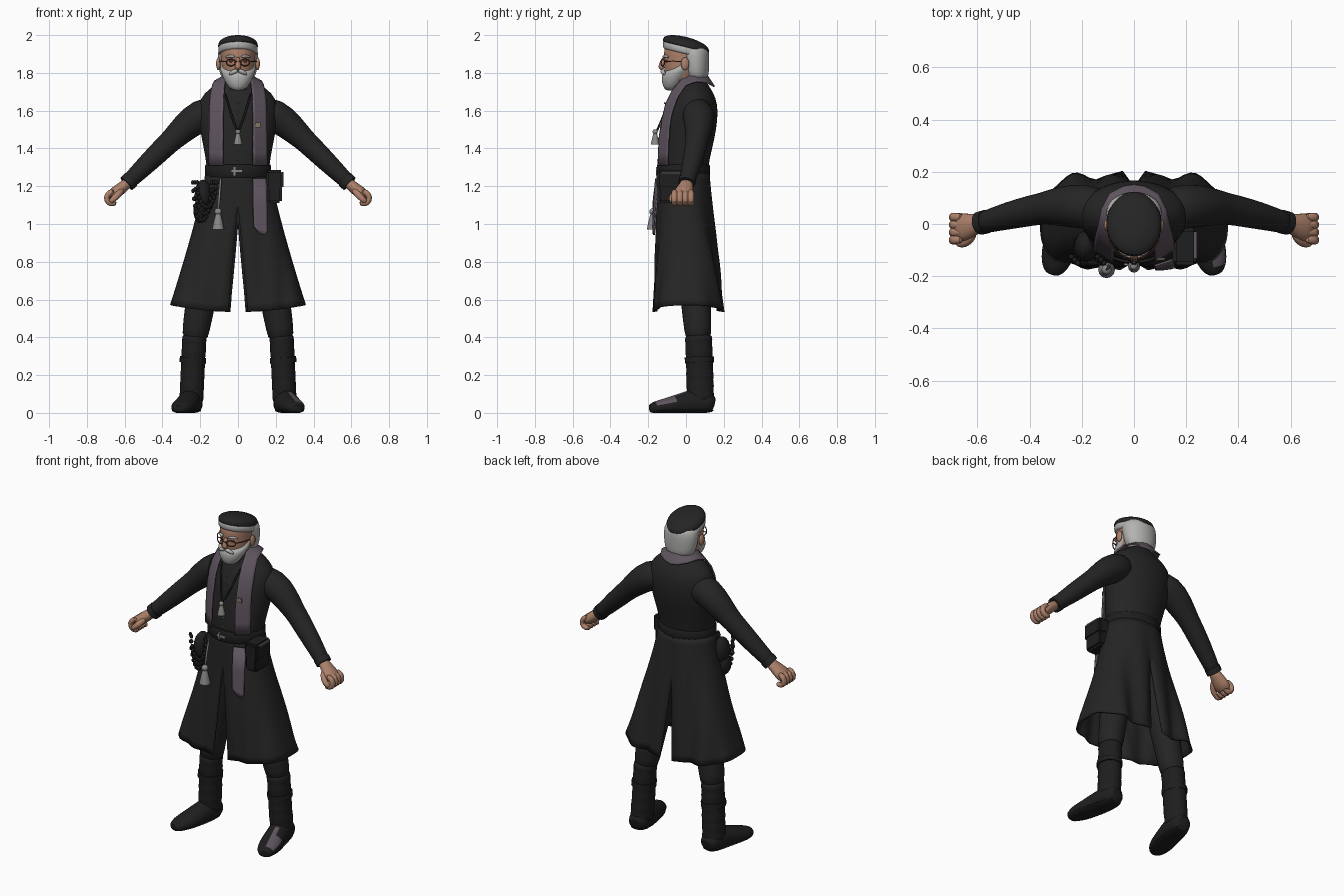
import bpy, bmesh, math
from mathutils import Vector, Matrix

if "Cube" in bpy.data.objects:
    bpy.data.objects.remove(bpy.data.objects["Cube"])


def material(name, r, g, b):
    m = bpy.data.materials.new(name)
    m.use_nodes = True
    m.diffuse_color = (r, g, b, 1)
    m.node_tree.nodes["Principled BSDF"].inputs["Base Color"].default_value = (r, g, b, 1)
    return m


COAT = material("black cloth", .018, .018, .018)
LEATHER = material("black leather", .013, .013, .013)
STOLE = material("dusty purple", .115, .09, .115)
SKIN = material("skin", .42, .22, .145)
HAIR = material("silver hair", .45, .45, .44)
METAL = material("grey metal", .25, .25, .25)
FRAME = material("brown frame", .12, .04, .025)
TAN = material("tan thread", .22, .18, .13)


def finish(name, bm, mat, mirror=False, smooth=0, solid=0, wrap=None):
    """Turn a bmesh into an object with smooth shading and modifiers."""
    bmesh.ops.recalc_face_normals(bm, faces=bm.faces)
    mesh = bpy.data.meshes.new(name)
    bm.to_mesh(mesh)
    bm.free()
    mesh.shade_smooth()
    mesh.set_sharp_from_angle(angle=math.radians(50))
    mesh.materials.append(mat)
    ob = bpy.data.objects.new(name, mesh)
    bpy.context.collection.objects.link(ob)
    if mirror:
        ob.modifiers.new("mirror", 'MIRROR')
    if wrap:
        sw = ob.modifiers.new("drape", 'SHRINKWRAP')
        sw.target, sw.offset, sw.wrap_mode = wrap, .006, 'OUTSIDE'
    if solid:
        so = ob.modifiers.new("thickness", 'SOLIDIFY')
        so.thickness, so.offset = solid, 0
    if smooth:
        sub = ob.modifiers.new("rounding", 'SUBSURF')
        sub.levels = sub.render_levels = smooth
    return ob


def surface(name, rows, mat, closed=True, **kw):
    """Skin a list of point rows; closed rows become a capped body."""
    bm = bmesh.new()
    grid = [[bm.verts.new(p) for p in row] for row in rows]
    n = len(rows[0])
    for lo, hi in zip(grid, grid[1:]):
        for i in range(n if closed else n - 1):
            k = (i + 1) % n
            bm.faces.new((lo[i], lo[k], hi[k], hi[i]))
    if closed:
        bm.faces.new(grid[0])
        bm.faces.new(grid[-1])
    return finish(name, bm, mat, **kw)


def loft(name, rings, mat, tilt=0, n=24, smooth=1, **kw):
    """Stack ellipses given as (z, centre y, half width, half depth)."""
    rows = []
    for z, cy, rx, ry in rings:
        turn = [math.tau * i / n for i in range(n)]
        rows.append([(rx * math.sin(a), cy - ry * math.cos(a),
                      z + tilt * ry * math.cos(a)) for a in turn])
    return surface(name, rows, mat, smooth=smooth, **kw)


def tube(name, path, mat, n=12, up=(0, 0, 1), floor=False, smooth=1, **kw):
    """Sweep an ellipse along (x, y, z, half width[, half height])."""
    pts = [Vector(p[:3]) for p in path]
    rows = []
    for i, p in enumerate(path):
        along = (pts[min(i + 1, len(pts) - 1)] - pts[max(i - 1, 0)]).normalized()
        side = along.cross(Vector(up)).normalized()
        top = side.cross(along)
        ring = []
        for k in range(n):
            a = math.tau * k / n
            v = pts[i] + side * p[3] * math.cos(a) + top * p[-1] * math.sin(a)
            if floor:
                v.z = max(v.z, 0)
            ring.append(v)
        rows.append(ring)
    return surface(name, rows, mat, smooth=smooth, **kw)


def ribbon(name, path, mat, across=6, **kw):
    """Flat band through (centre, half width vector) pairs."""
    rows = [[Vector(c) + Vector(w) * (2 * i / across - 1) for i in range(across + 1)]
            for c, w in path]
    return surface(name, rows, mat, closed=False, **kw)


def blob(name, centre, size, mat, **kw):
    bm = bmesh.new()
    bmesh.ops.create_uvsphere(bm, u_segments=16, v_segments=10, radius=1,
                              matrix=Matrix.LocRotScale(Vector(centre), None, Vector(size)))
    return finish(name, bm, mat, **kw)


def box(name, centre, size, mat, bevel=0, **kw):
    bm = bmesh.new()
    bmesh.ops.create_cube(bm, size=1, matrix=Matrix.LocRotScale(Vector(centre), None, Vector(size)))
    if bevel:
        bmesh.ops.bevel(bm, geom=bm.edges[:], offset=bevel, segments=2, affect='EDGES')
    return finish(name, bm, mat, **kw)


# Coat body, belt and collar
torso = loft("coat_body", [
    (1.23, -.012, .165, .13), (1.31, -.012, .166, .13), (1.4, 0, .183, .14),
    (1.5, .02, .203, .142), (1.6, .032, .215, .14), (1.67, .043, .2, .116),
    (1.715, .04, .155, .092), (1.755, .03, .09, .078), (1.775, .025, .072, .07)], COAT)
loft("belt", [(1.245, -.014, .17, .136), (1.25, -.014, .174, .14),
              (1.31, -.014, .174, .14), (1.315, -.014, .17, .136)], LEATHER, smooth=0, n=32)
loft("collar", [(1.71, .02, .083, .085), (1.765, .012, .072, .073)], LEATHER, smooth=0)
box("buckle_bar", (-.008, -.155, 1.28), (.06, .008, .012), METAL)
box("buckle_post", (-.02, -.156, 1.28), (.012, .008, .045), METAL)
box("collar_tab", (0, -.066, 1.715), (.03, .008, .022), METAL)
for i in range(7):
    z = 1.64 - .05 * i
    blob("button", (0, -.112 - .006 * i, z), (.005, .005, .005), METAL)

# Skirt of the coat, split at the front and back
rows = []
for j in range(19):
    t = j / 18
    row = []
    for i in range(41):
        a = math.pi * i / 40
        z = 1.27 + (.535 + .035 * math.sin(a) - 1.27) * t
        e = 1 - .4 * t
        s = max(0, math.sin(a)) ** e
        c = math.copysign(abs(math.cos(a)) ** e, math.cos(a))
        if a < math.pi / 2:
            gap = .052 * max(0, 1.1 - z) / .56
        else:
            gap = .04 * max(0, 1 - z) / .45
        x = gap + (.168 + .187 * t ** 1.2 - gap) * s
        fold = .018 * t * max(0, -c) * math.cos(math.tau * (x - .06) / .17)
        crease = .008 * t * max(0, c) * math.cos(math.tau * x / .12)
        row.append((x, -.012 + .022 * t - (.132 + .043 * t) * c + fold + crease, z))
    rows.append(row)
surface("coat_skirt", rows, COAT, closed=False, mirror=True, solid=.01)

# Sleeves and fists
tube("sleeve", [(.1, .05, 1.6, .08), (.2, .07, 1.58, .09), (.285, .068, 1.508, .077),
                (.345, .06, 1.45, .062), (.39, .052, 1.408, .06), (.48, .032, 1.32, .054),
                (.56, .01, 1.242, .044), (.583, .004, 1.22, .043)], COAT,
     n=16, up=(0, 1, 0), mirror=True)
tube("cuff", [(.566, .009, 1.236, .046), (.59, .003, 1.213, .045)], COAT,
     n=16, up=(0, 1, 0), smooth=0, mirror=True)
tube("hand", [(.57, .006, 1.23, .03, .034), (.605, 0, 1.2, .03, .038),
              (.645, -.012, 1.168, .036, .058), (.685, -.018, 1.135, .03, .055)], SKIN,
     up=(0, 1, 0), mirror=True)
for k in range(4):
    y = .026 - .029 * k
    tube("finger", [(.655, y, 1.178, .016), (.692, y, 1.16, .019), (.7, y, 1.125, .019),
                    (.672, y, 1.102, .018), (.642, y, 1.115, .016)], SKIN,
         n=8, up=(0, 1, 0), mirror=True)
tube("thumb", [(.61, -.03, 1.185, .018), (.635, -.068, 1.155, .021),
               (.662, -.078, 1.128, .018), (.68, -.07, 1.115, .014)], SKIN, n=8, mirror=True)

# Trouser legs and wrinkled boot shafts
tube("leg", [(.095, .02, 1.1, .09), (.13, .03, .9, .088), (.175, .045, .7, .083),
             (.205, .055, .55, .08), (.222, .062, .44, .073), (.232, .068, .38, .068)], COAT,
     n=16, up=(0, 1, 0), mirror=True)
shaft = []
for i in range(13):
    t = i / 12
    bump = .004 if i % 2 else -.002
    shaft.append((.23 + .018 * t, .066 + .012 * t, .42 - .37 * t, .064 + bump, .072 + bump))
tube("boot_shaft", shaft, LEATHER, n=16, up=(0, 1, 0), mirror=True)
tube("boot_strap", [(.238, .07, .295, .07, .077), (.24, .071, .265, .07, .077)], LEATHER,
     n=16, up=(0, 1, 0), smooth=0, mirror=True)

# Shoes with toes turned out; the left one is scuffed
for label, s in (("left", 1), ("right", -1)):
    shoe = tube(label + "_shoe", [
        (s * .243, .152, .04, .04, .04), (s * .246, .125, .05, .062, .062),
        (s * .25, .06, .055, .066, .075), (s * .262, 0, .05, .063, .066),
        (s * .277, -.06, .038, .067, .055), (s * .292, -.115, .032, .066, .044),
        (s * .305, -.165, .026, .052, .036), (s * .313, -.197, .02, .025, .022)],
        LEATHER, n=16, floor=True)
    tube(label + "_sole", [
        (s * .243, .152, .013, .05, .013), (s * .25, .06, .013, .068, .013),
        (s * .277, -.06, .013, .07, .013), (s * .296, -.13, .013, .068, .013),
        (s * .313, -.196, .013, .035, .013)], LEATHER, n=8, floor=True)
    shoe.data.materials.append(STOLE)
    for f in shoe.data.polygons:
        outer = f.center.x > .262 - .24 * f.center.y
        if s > 0 and f.normal.z > .4 and -.15 < f.center.y < -.03 and outer:
            f.material_index = 1

# Stole around the neck and its loose end below the belt
ribbon("stole", [
    ((.117, -.122, 1.31), (.037, .025, 0)), ((.117, -.12, 1.38), (.037, .025, 0)),
    ((.116, -.116, 1.46), (.037, .025, 0)), ((.115, -.105, 1.55), (.037, .022, 0)),
    ((.114, -.085, 1.63), (.037, .02, -.01)), ((.11, -.055, 1.695), (.036, .015, -.014)),
    ((.1, -.01, 1.75), (.035, .01, -.014)), ((.09, .045, 1.775), (.034, .012, -.02)),
    ((.07, .095, 1.772), (.024, .02, -.025)), ((.035, .122, 1.762), (.008, .02, -.03)),
    ((0, .13, 1.757), (0, .02, -.03))], STOLE, mirror=True, wrap=torso, solid=.008)
ribbon("stole_end", [((.115, -.148, 1.24), (.036, .012, 0)), ((.117, -.163, 1.1), (.037, .008, 0)),
                     ((.12, -.17, .975), (.037, .005, -.012)),
                     ((.13, -.171, .945), (.014, .002, -.004))], STOLE, solid=.008)
box("stole_stitching", (.104, -.134, 1.525), (.03, .008, .026), TAN)

# Neck chain, tassels and cord
tube("neck_cord", [(.07, -.06, 1.7, .006), (.045, -.105, 1.61, .006),
                   (.02, -.138, 1.53, .006), (0, -.155, 1.49, .006)], LEATHER, n=8, mirror=True)


def tassel(x, y, top, size):
    blob("tassel_knot", (x, y, top), (.2 * size, .2 * size, .2 * size), METAL)
    tube("tassel_fringe", [(x, y, top - .1 * size, .13 * size), (x, y, top - .5 * size, .24 * size),
                           (x, y, top - size, .34 * size)], METAL, up=(0, 1, 0), smooth=0)


tassel(0, -.163, 1.488, .068)
tassel(-.105, -.175, 1.065, .095)
tube("hanging_cord", [(-.09, -.15, 1.26, .007), (-.098, -.168, 1.16, .007),
                      (-.105, -.175, 1.06, .007)], METAL, n=8, up=(0, 1, 0))

# Pouch on the left hip
box("pouch", (.192, -.085, 1.195), (.08, .13, .17), LEATHER, bevel=.012)
box("pouch_flap", (.194, -.086, 1.235), (.092, .14, .1), LEATHER, bevel=.012)
box("pouch_trim", (.236, -.08, 1.272), (.012, .1, .009), STOLE)

# Satchel and bead loops on the right hip
blob("satchel", (-.185, -.085, 1.15), (.045, .06, .085), LEATHER)
blob("satchel_fold", (-.2, -.09, 1.07), (.036, .05, .065), LEATHER)
for k in range(3):
    for i in range(15):
        a = math.pi * i / 14
        blob("bead", (-.165 - .05 * math.cos(a) - .012 * k, -.15 + .012 * k,
                      1.22 - (.13 + .035 * k) * math.sin(a)), (.01, .01, .012), LEATHER)

# Head, hair, beard and cap
loft("head", [(1.71, .01, .06, .06), (1.755, -.015, .06, .075), (1.79, -.018, .08, .095),
              (1.83, -.008, .089, .108), (1.88, 0, .092, .117), (1.93, 0, .096, .118),
              (1.96, 0, .085, .1)], SKIN)
loft("hair", [(1.755, .06, .06, .04), (1.775, .058, .088, .06), (1.81, .052, .101, .07),
              (1.86, .05, .107, .074), (1.91, .04, .108, .084), (1.95, .02, .095, .095)], HAIR)
loft("hair_band", [(1.895, 0, .1, .119), (1.905, 0, .106, .123), (1.94, 0, .105, .123),
                   (1.95, 0, .098, .115)], HAIR, tilt=.24)
loft("cap", [(1.932, 0, .104, .122), (1.937, 0, .108, .126), (1.963, 0, .104, .121),
             (1.979, 0, .08, .094), (1.991, 0, .03, .035)], COAT, tilt=.24)
loft("beard", [(1.705, -.082, .025, .025), (1.725, -.076, .052, .045), (1.76, -.066, .073, .064),
               (1.79, -.05, .086, .078), (1.812, -.036, .093, .078), (1.83, -.01, .095, .055),
               (1.89, .01, .098, .045)], HAIR)
tube("moustache", [(0, -.124, 1.812, .012), (.025, -.125, 1.807, .014),
                   (.05, -.11, 1.79, .009)], HAIR, n=8, mirror=True)
tube("nose", [(0, -.113, 1.885, .011), (0, -.126, 1.855, .013),
              (0, -.134, 1.833, .018), (0, -.122, 1.818, .015)], SKIN, n=10, up=(0, 1, 0))
tube("eyebrow", [(.014, -.12, 1.884, .007), (.04, -.114, 1.892, .009),
                 (.068, -.09, 1.882, .006)], HAIR, n=8, mirror=True)
blob("eye", (.036, -.105, 1.862), (.012, .008, .007), FRAME, mirror=True)
blob("ear", (.104, -.005, 1.848), (.012, .022, .034), SKIN, mirror=True)

# Spectacles
rim = []
for i in range(17):
    a = math.tau * i / 16
    rim.append((.038 + .024 * math.cos(a), -.123 + .01 * math.cos(a),
                1.855 + .018 * math.sin(a), .003))
tube("glasses_rim", rim, FRAME, n=6, up=(0, 1, 0), smooth=0, mirror=True)
tube("glasses_arm", [(.062, -.113, 1.86, .003), (.092, -.07, 1.862, .003),
                     (.103, 0, 1.86, .003)], FRAME, n=6, smooth=0, mirror=True)
box("glasses_bridge", (0, -.134, 1.86), (.028, .006, .006), FRAME)
